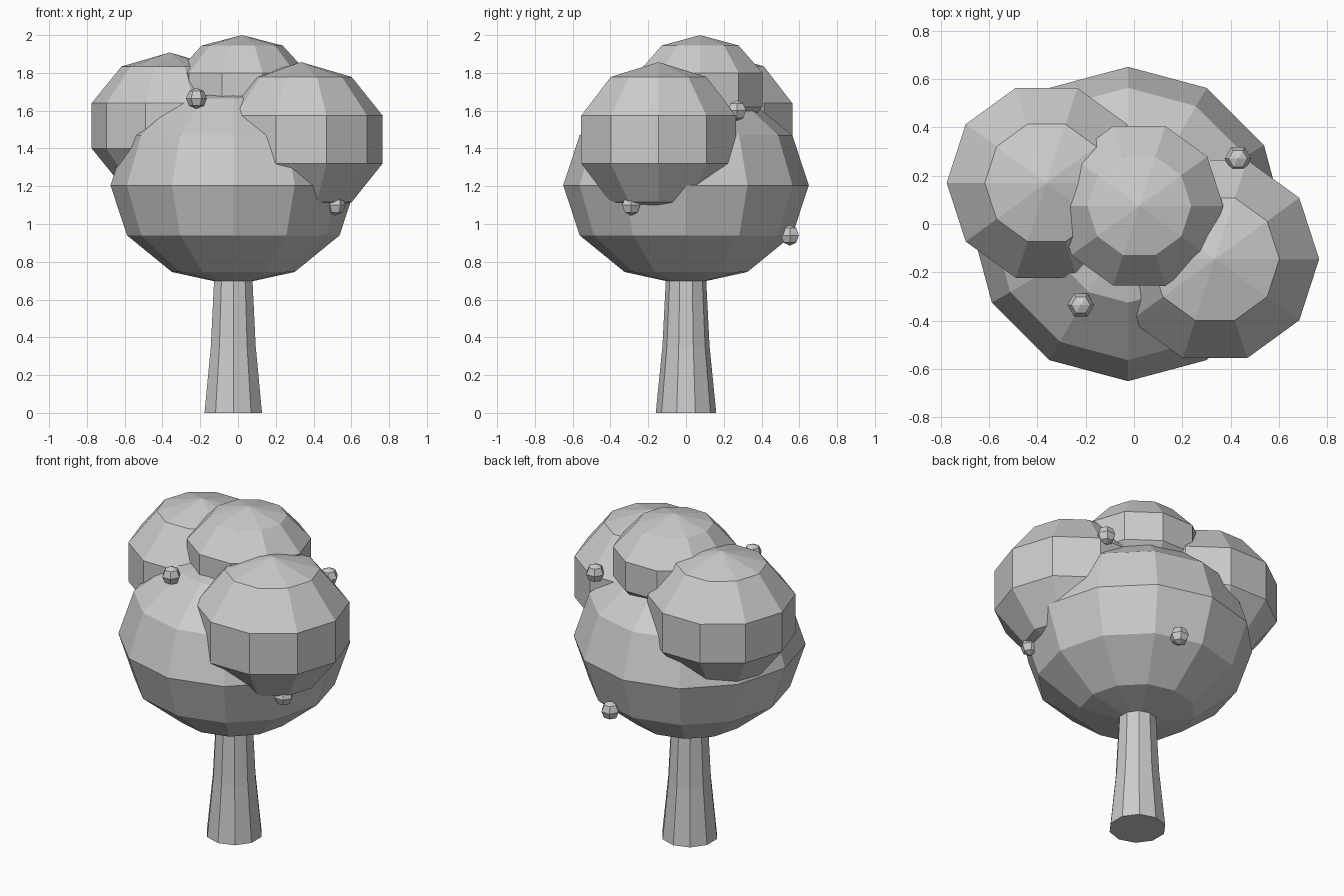
import bpy
import bmesh
from math import sin, cos, pi

cube = bpy.data.objects.get("Cube")
if cube:
    bpy.data.objects.remove(cube, do_unlink=True)

grey = bpy.data.materials.new("plain_grey")
grey.use_nodes = True
colour = (0.6, 0.6, 0.6, 1.0)
grey.diffuse_color = colour
grey.node_tree.nodes["Principled BSDF"].inputs["Base Color"].default_value = colour


def lathe(name, profile, sides, location, start=0.0):
    """Turn a bottom-to-top (radius, height) profile into a flat-faced solid."""
    bm = bmesh.new()
    rings = []
    for radius, z in profile:
        if radius < 1e-5:
            rings.append([bm.verts.new((0, 0, z))] * sides)
        else:
            angles = [start + 2 * pi * i / sides for i in range(sides)]
            rings.append([bm.verts.new((radius * cos(a), radius * sin(a), z))
                          for a in angles])
    for low, high in zip(rings, rings[1:]):
        for i in range(sides):
            j = (i + 1) % sides
            corners = [low[i], low[j], high[j], high[i]]
            bm.faces.new(list(dict.fromkeys(corners)))
    # Close open ends
    if profile[0][0] > 1e-5:
        bm.faces.new(rings[0][::-1])
    if profile[-1][0] > 1e-5:
        bm.faces.new(rings[-1])
    bmesh.ops.recalc_face_normals(bm, faces=bm.faces)
    mesh = bpy.data.meshes.new(name)
    bm.to_mesh(mesh)
    bm.free()
    mesh.materials.append(grey)
    obj = bpy.data.objects.new(name, mesh)
    obj.location = location
    bpy.context.collection.objects.link(obj)
    return obj


def ball(name, location, radius, height, sides, bands):
    """Low-poly ellipsoid; height is its vertical radius."""
    steps = [pi * k / bands for k in range(bands + 1)]
    profile = [(radius * sin(t), -height * cos(t)) for t in steps]
    return lathe(name, profile, sides, location)


# Flared trunk, running up into the foliage
lathe("trunk", [(0.16, 0), (0.125, 0.35), (0.107, 0.7), (0.1, 0.95)],
      10, (-0.025, 0, 0), start=pi / 2)

# Foliage clumps
ball("main_foliage", (-0.025, 0, 1.205), 0.65, 0.53, 12, 6)
ball("left_foliage", (0.335, -0.145, 1.447), 0.453, 0.41, 10, 5)
ball("right_foliage", (-0.362, 0.17, 1.52), 0.434, 0.388, 10, 5)
ball("top_foliage", (0.022, 0.075, 1.71), 0.365, 0.29, 10, 5)

# Small fruits
fruits = [(-0.22, -0.335, 1.665), (0.43, 0.27, 1.6),
          (0.515, -0.29, 1.1), (0.13, 0.55, 0.94)]
for number, place in enumerate(fruits, 1):
    ball(f"fruit_{number}", place, 0.055, 0.055, 6, 4)
